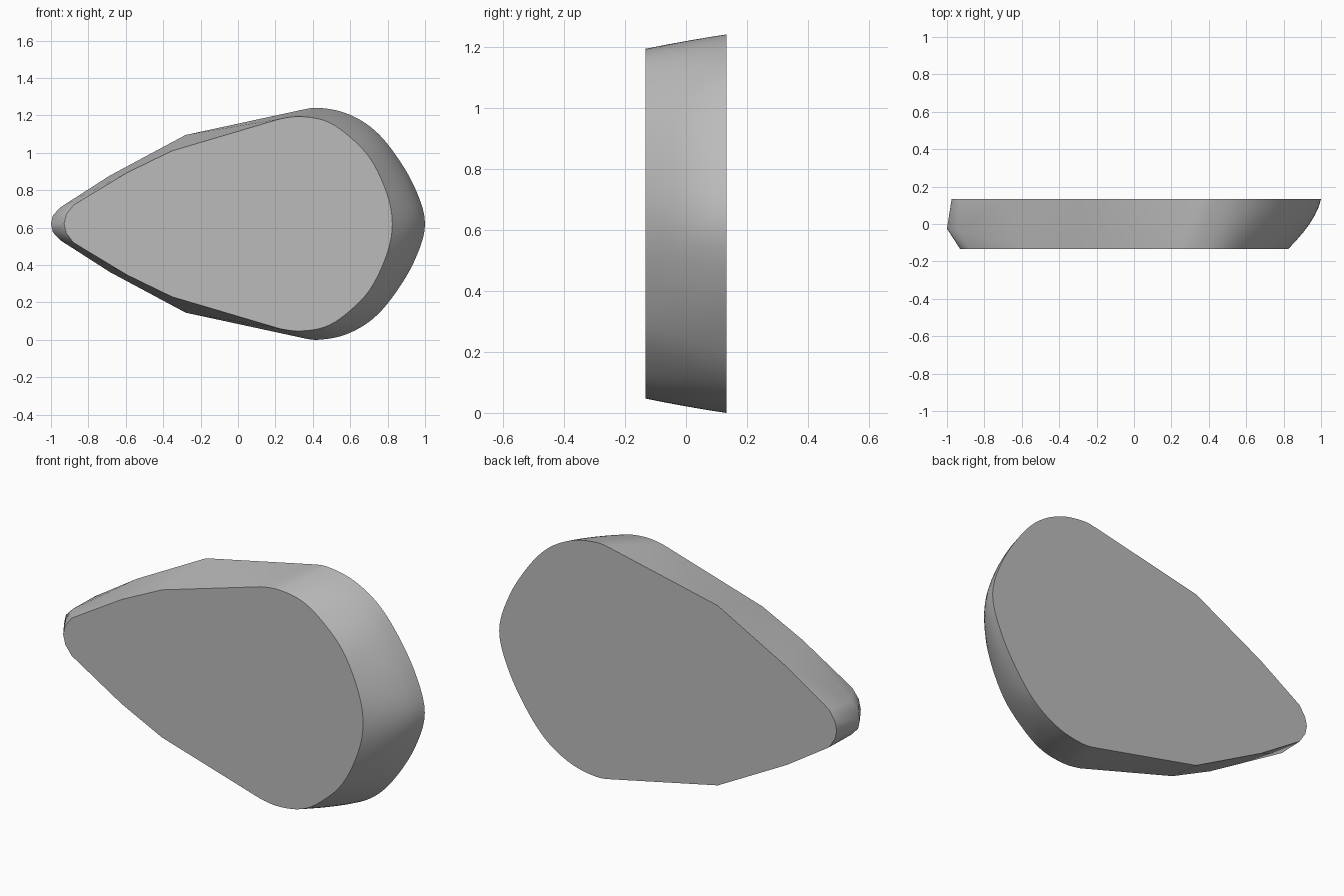
import bpy, bmesh
from mathutils import Vector

if "Cube" in bpy.data.objects:
    bpy.data.objects.remove(bpy.data.objects["Cube"])

MID_Z, HALF_Y = 0.62, 0.133

# upper half outlines (x, height above the centre line), tip to nose
FRONT = [(-0.93, 0), (-0.918, 0.05), (-0.88, 0.10), (-0.59, 0.275), (-0.353, 0.39),
         (0.225, 0.561), (0.335, 0.573), (0.465, 0.551), (0.58, 0.48),
         (0.705, 0.352), (0.795, 0.165), (0.825, 0)]
BACK = [(-0.975, 0), (-0.965, 0.045), (-0.93, 0.10), (-0.685, 0.258), (-0.28, 0.475),
        (0.34, 0.609), (0.43, 0.62), (0.57, 0.594), (0.706, 0.52),
        (0.82, 0.40), (0.94, 0.205), (1.0, 0)]
TIP = [(-1.0, 0), (-0.99, 0.045), (-0.95, 0.088)]   # widest section of the small end
SMOOTH_FROM = 5                                      # the round end starts here


def smooth_outline(half):
    """Round the large end with a Catmull-Rom curve, keep the rest straight."""
    pts = [Vector(p) for p in half]
    ext = pts + [Vector((pts[-2].x, -pts[-2].y))]
    out = pts[:SMOOTH_FROM]
    for i in range(SMOOTH_FROM, len(pts) - 1):
        a, b, c, d = ext[i - 1:i + 3]
        if i == SMOOTH_FROM:
            a = b - (b - a).normalized() * (c - b).length
        for k in range(5):
            t = k / 5
            out.append(0.5 * (2 * b + (c - a) * t + (2 * a - 5 * b + 4 * c - d) * t * t
                              + (3 * b - a - 3 * c + d) * t ** 3))
    return out + [pts[-1]]


bm = bmesh.new()


def add_section(points, y):
    for x, h in points:
        for s in ((1, -1) if abs(h) > 1e-5 else (1,)):
            bm.verts.new((x, y, MID_Z + s * h))


front, back = smooth_outline(FRONT), smooth_outline(BACK)
add_section(front, -HALF_Y)
add_section(back, HALF_Y)
add_section(TIP, -0.025)

# bulging sections of the round end
for k in range(1, 6):
    t = k / 6
    ring = []
    for f, b in zip(front[SMOOTH_FROM:], back[SMOOTH_FROM:]):
        p = f.lerp(b, t)
        bulge = 0.10 * t * (1 - t) * max(0, p.x - 0.3) / 0.6
        ring.append((p.x + bulge, p.y * (1 + 0.012 * t * (1 - t))))
    add_section(ring, -HALF_Y + 2 * HALF_Y * t)

# wrap the sections in one closed skin
res = bmesh.ops.convex_hull(bm, input=bm.verts)
inner = {v for v in res["geom_interior"] + res["geom_unused"] if isinstance(v, bmesh.types.BMVert)}
bmesh.ops.delete(bm, geom=list(inner), context='VERTS')
bmesh.ops.dissolve_limit(bm, angle_limit=0.002, verts=bm.verts, edges=bm.edges)
bmesh.ops.recalc_face_normals(bm, faces=bm.faces)

mesh = bpy.data.meshes.new("teardrop_slab")
bm.to_mesh(mesh)
bm.free()
slab = bpy.data.objects.new("teardrop_slab", mesh)
bpy.context.collection.objects.link(slab)

grey = bpy.data.materials.new("plain grey")
grey.diffuse_color = (0.5, 0.5, 0.5, 1)
grey.use_nodes = True
grey.node_tree.nodes["Principled BSDF"].inputs["Base Color"].default_value = grey.diffuse_color
mesh.materials.append(grey)

bpy.context.view_layer.objects.active = slab
slab.select_set(True)
bpy.ops.object.shade_smooth_by_angle(angle=0.6)
